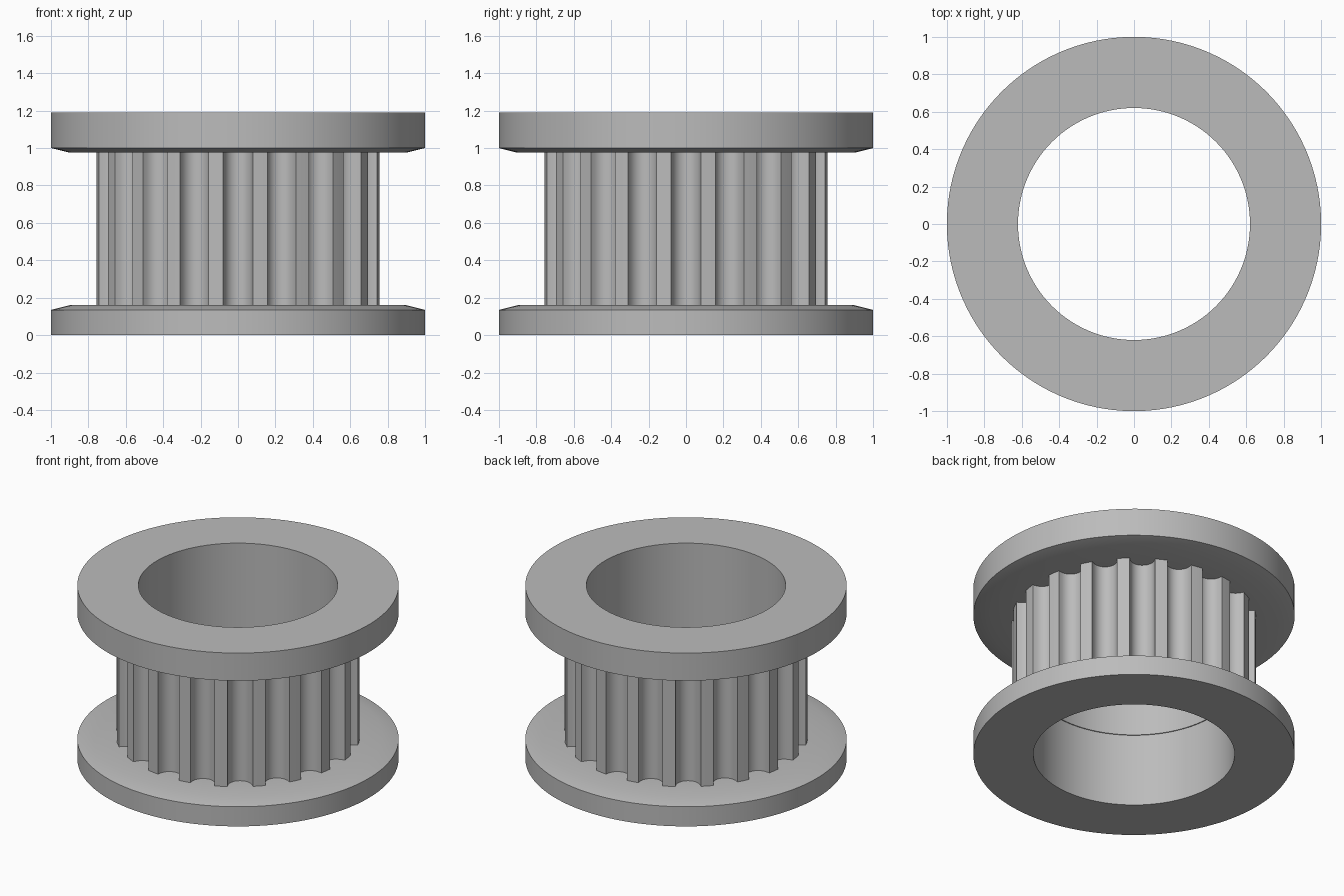
import bpy, bmesh, math

cube = bpy.data.objects.get("Cube")
if cube:
    bpy.data.objects.remove(cube, do_unlink=True)

HEIGHT, BORE, CORE = 1.19, 0.62, 0.65
TEETH, TIP, DEPTH = 20, 0.76, 0.09

metal = bpy.data.materials.new("grey metal")
metal.use_nodes = True
grey = (0.5, 0.5, 0.5, 1)
metal.diffuse_color = grey
metal.node_tree.nodes["Principled BSDF"].inputs["Base Color"].default_value = grey


def closed_loft(name, rings):
    """Join closed loops of points, the last loop back to the first."""
    bm = bmesh.new()
    loops = [[bm.verts.new(p) for p in ring] for ring in rings]
    for a, b in zip(loops, loops[1:] + loops[:1]):
        for i in range(len(a)):
            j = (i + 1) % len(a)
            bm.faces.new((a[i], a[j], b[j], b[i]))
    bmesh.ops.recalc_face_normals(bm, faces=bm.faces)
    mesh = bpy.data.meshes.new(name)
    bm.to_mesh(mesh)
    bm.free()
    mesh.materials.append(metal)
    obj = bpy.data.objects.new(name, mesh)
    bpy.context.collection.objects.link(obj)
    bpy.ops.object.select_all(action="DESELECT")
    obj.select_set(True)
    bpy.context.view_layer.objects.active = obj
    bpy.ops.object.shade_smooth_by_angle(angle=math.radians(30))
    return obj


def ring(polar, z):
    return [(r * math.cos(a), r * math.sin(a), z) for r, a in polar]


def circle(r, z, n=120):
    return ring([(r, math.tau * i / n) for i in range(n)], z)


# Both flanges, the core and the slightly stepped bore
profile = [(BORE, HEIGHT), (1, HEIGHT), (1, 1), (0.9, 0.975), (CORE, 0.975),
           (CORE, 0.16), (0.9, 0.16), (1, 0.135), (1, 0),
           (BORE + 0.006, 0), (BORE + 0.006, 0.5), (BORE, 0.5)]
closed_loft("flanged_body", [circle(r, z) for r, z in profile])

# Toothed ring: rounded grooves between narrow flat lands
pitch = math.tau / TEETH
half_groove = pitch / 3
outline = []
for tooth in range(TEETH):
    for k in range(13):
        t = math.pi * k / 12
        outline.append((TIP - DEPTH * math.sin(t) ** 0.8,
                        tooth * pitch - half_groove * math.cos(t)))
    outline.append((TIP, (tooth + 0.5) * pitch))
inner = [(CORE - 0.01, a) for r, a in outline]
closed_loft("toothed_ring", [ring(outline, 0.15), ring(outline, 0.985),
                             ring(inner, 0.985), ring(inner, 0.15)])
